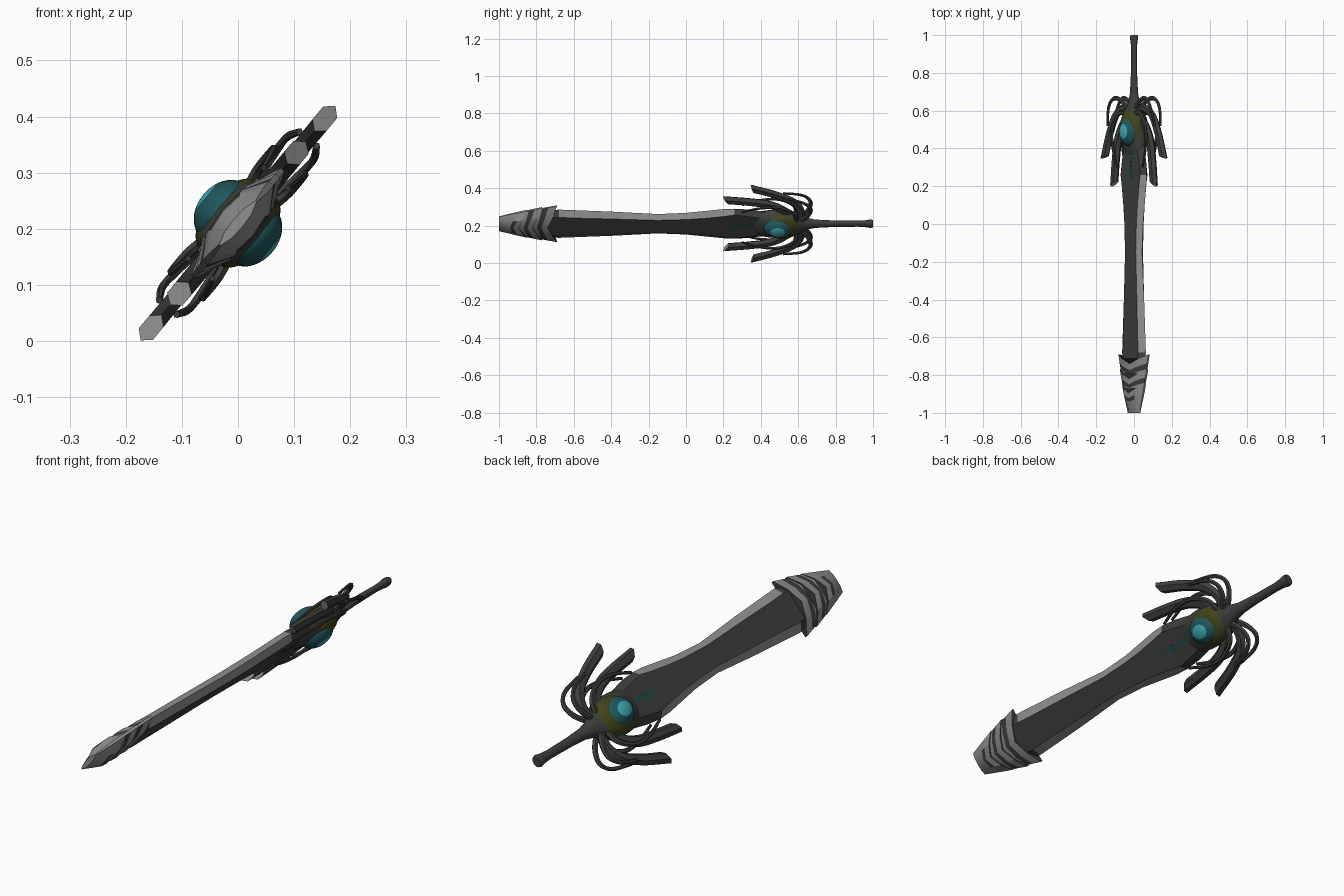
import bpy, bmesh, math
from mathutils import Vector

if "Cube" in bpy.data.objects:
    bpy.data.objects.remove(bpy.data.objects["Cube"])

# The sword lies along y; its width axis u and thickness axis w are tilted in xz
C, S, Z0 = 0.64, 0.77, 0.21


def place(u, y, w):
    return Vector((u * C - w * S, y, Z0 + u * S + w * C))


def material(name, rgb):
    m = bpy.data.materials.new(name)
    m.diffuse_color = (*rgb, 1)
    m.use_nodes = True
    m.node_tree.nodes["Principled BSDF"].inputs["Base Color"].default_value = m.diffuse_color
    return m


DARK, LIGHT, TEAL, BRIGHT, OLIVE, DIM = range(6)
MATS = [material("dark iron", (0.046, 0.052, 0.044)),
        material("pale steel", (0.28, 0.28, 0.28)),
        material("deep teal", (0.014, 0.095, 0.11)),
        material("bright cyan", (0.05, 0.42, 0.45)),
        material("olive patina", (0.058, 0.06, 0.010)),
        material("dim teal", (0.014, 0.068, 0.07))]


def finish(name, bm, angle=35):
    bmesh.ops.recalc_face_normals(bm, faces=bm.faces)
    mesh = bpy.data.meshes.new(name)
    for f in bm.faces:
        f.smooth = True
    bm.to_mesh(mesh)
    bm.free()
    for m in MATS:
        mesh.materials.append(m)
    mesh.set_sharp_from_angle(angle=math.radians(angle))
    ob = bpy.data.objects.new(name, mesh)
    bpy.context.collection.objects.link(ob)
    return ob


def loft(name, rings, colour=lambda i, j: DARK, caps=(DARK, DARK), angle=35):
    """Skin closed rings of (u, y, w) points; colour by row and column."""
    bm = bmesh.new()
    vs = [[bm.verts.new(place(*p)) for p in ring] for ring in rings]
    n = len(rings[0])
    for i in range(len(vs) - 1):
        for j in range(n):
            k = (j + 1) % n
            f = bm.faces.new((vs[i][j], vs[i][k], vs[i + 1][k], vs[i + 1][j]))
            f.material_index = colour(i, j)
    for ring, c in zip((vs[0], vs[-1]), caps):
        bm.faces.new(ring).material_index = c
    return finish(name, bm, angle)


def ellipse(y, a, b, n=16):
    return [(a * math.cos(t), y, b * math.sin(t))
            for t in (2 * math.pi * k / n for k in range(n))]


# Blade: flat dark faces with pale bevelled edges that thin out at both ends
stations = [(-0.86, 0.07, 0.62), (-0.68, 0.098, 0.66), (-0.6, 0.094, 0.64),
            (-0.4, 0.084, 0.64), (-0.15, 0.067, 0.66), (0.0, 0.075, 0.66),
            (0.1, 0.088, 0.66), (0.2, 0.101, 0.7), (0.26, 0.104, 0.78),
            (0.34, 0.098, 0.7), (0.44, 0.08, 0.62)]
rings = []
for y, e, frac in stations:
    f, t = e * frac, 0.025
    rings.append([(e, y, 0), (f, y, t), (-f, y, t), (-e, y, 0), (-f, y, -t), (f, y, -t)])
loft("blade", rings,
     lambda i, j: LIGHT if j in (0, 2, 3, 5) and 1 <= i <= 7 else DARK, angle=20)


# Barbed tip: three nested pale sheaths with swept-back corners and dark chevrons
def sheath(name, y0, y1, u0, u1, h0, h1, sweep, dark):
    fr = (1, 0.55, 0, -0.55, -1)
    prof = (0.15, 0.85, 1, 0.85, 0.15)
    rows = []
    for t in (0, 0.56, 0.74, 1):
        half = u0 + (u1 - u0) * t
        h = h0 + (h1 - h0) * min(1, t * 1.5)
        top = [(half * a, y0 + (y1 - y0) * t - sweep * t * (1 - abs(a)), h * p)
               for a, p in zip(fr, prof)]
        rows.append(top + [(u, y, -w) for u, y, w in reversed(top)])
    loft(name, rows, lambda i, j: DARK if i == 1 and j in dark else LIGHT,
         (LIGHT, DARK), 25)


ALL, INNER = (0, 1, 2, 3, 5, 6, 7, 8), (1, 2, 6, 7)
sheath("tip_sheath_rear", -0.87, -0.69, 0.082, 0.124, 0.024, 0.031, 0.05, ALL)
sheath("tip_sheath_middle", -0.93, -0.77, 0.068, 0.111, 0.024, 0.036, 0.05, ALL)
sheath("tip_sheath_front", -1.0, -0.85, 0.05, 0.092, 0.010, 0.038, 0.045, INNER)

# Guard body flowing into the grip and flared pommel
profile = [(0.35, 0.07, 0.02), (0.40, 0.08, 0.040), (0.45, 0.086, 0.052),
           (0.51, 0.088, 0.056), (0.56, 0.08, 0.050), (0.60, 0.060, 0.042),
           (0.64, 0.036, 0.029), (0.69, 0.025, 0.019), (0.78, 0.020, 0.015),
           (0.92, 0.018, 0.013), (0.96, 0.021, 0.015), (0.985, 0.026, 0.018),
           (1.0, 0.023, 0.016)]
loft("guard_and_grip", [ellipse(*p) for p in profile], angle=50)


# Gem on each face, seated in an olive socket, with a bright centre
def ellipsoid(name, centre, radii, rule):
    bm = bmesh.new()
    bmesh.ops.create_uvsphere(bm, u_segments=24, v_segments=24, radius=1)
    for f in bm.faces:
        f.material_index = rule(f.calc_center_median())
    for v in bm.verts:
        v.co = place(*(c + r * x for c, r, x in zip(centre, radii, v.co)))
    finish(name, bm, 50)


for side, label in ((1, "upper"), (-1, "lower")):
    ellipsoid("gem_" + label, (0, 0.49, 0.034 * side), (0.061, 0.078, 0.046),
              lambda p: BRIGHT if p.z * side > 0.89 else TEAL)
    ellipsoid("gem_socket_" + label, (0, 0.508, 0.022 * side), (0.078, 0.104, 0.040),
              lambda p: OLIVE)
    # Teal inlays along the blade root
    for k, (ya, yb, h) in enumerate(((0.23, 0.31, 0.016), (0.28, 0.42, 0.012))):
        w = (0.0262 + 0.0006 * k) * side
        ym = (ya + yb) / 2
        outline = [(0, ya), (h, ym), (0, yb), (-h, ym)]
        loft(f"inlay_{label}_{k + 1}",
             [[(u, y, w - 0.003 * side) for u, y in outline],
              [(u, y, w) for u, y in outline]], lambda i, j: DIM, (DIM, DIM))


# Curved claws swept along smooth paths
def smooth_path(pts, steps=5):
    p = [Vector(q) for q in pts]
    p = [2 * p[0] - p[1]] + p + [2 * p[-1] - p[-2]]
    out = []
    for i in range(1, len(p) - 2):
        a, b, c, d = p[i - 1:i + 3]
        for s in range(steps):
            t = s / steps
            out.append(0.5 * (2 * b + (c - a) * t + (2 * a - 5 * b + 4 * c - d) * t * t
                              + (3 * b - a - 3 * c + d) * t ** 3))
    return out + [p[-2]]


def claw(name, pts, side, r0, r1, flat, slant, cap, sides=6):
    path = smooth_path(pts)
    rings = []
    for i, p in enumerate(path):
        t = i / (len(path) - 1)
        tan = (path[min(i + 1, len(path) - 1)] - path[max(i - 1, 0)]).normalized()
        nor = tan.cross(Vector((0, 0, 1))).normalized()
        bi = nor.cross(tan)
        r = r0 + (r1 - r0) * t
        ring = []
        for k in range(sides):
            a = 2 * math.pi * k / sides
            q = p + nor * r * math.cos(a) + bi * r * flat * math.sin(a)
            if i == len(path) - 1:
                q += tan * slant * math.cos(a)
            ring.append((q.x * side, q.y, q.z))
        rings.append(ring)
    loft(name, rings, caps=(DARK, cap), angle=45)


for side, label in ((1, "right"), (-1, "left")):
    # Two broad claws per side
    claw("outer_claw_" + label,
         [(0.02, 0.60, 0), (0.085, 0.612, 0), (0.15, 0.575, 0), (0.20, 0.48, 0),
          (0.242, 0.355, 0)], side, 0.022, 0.025, 0.75, -0.018, LIGHT)
    claw("inner_claw_" + label,
         [(0.02, 0.56, 0), (0.085, 0.53, 0), (0.13, 0.45, 0), (0.15, 0.34, 0),
          (0.163, 0.215, 0)], side, 0.025, 0.024, 0.85, -0.02, LIGHT)
    # Slender tendrils above and below the broad claws
    for w, face in ((1, "upper"), (-1, "lower")):
        claw(f"outer_tendril_{label}_{face}",
             [(0.02, 0.60, 0.012 * w), (0.075, 0.652, 0.022 * w),
              (0.13, 0.665, 0.029 * w), (0.172, 0.62, 0.031 * w),
              (0.195, 0.52, 0.020 * w)], side, 0.015, 0.007, 0.8, 0, DARK)
        claw(f"inner_tendril_{label}_{face}",
             [(0.03, 0.59, 0.02 * w), (0.095, 0.58, 0.034 * w), (0.138, 0.50, 0.036 * w),
              (0.135, 0.40, 0.034 * w), (0.105, 0.30, 0.028 * w)],
             side, 0.014, 0.006, 0.8, 0, DARK)
